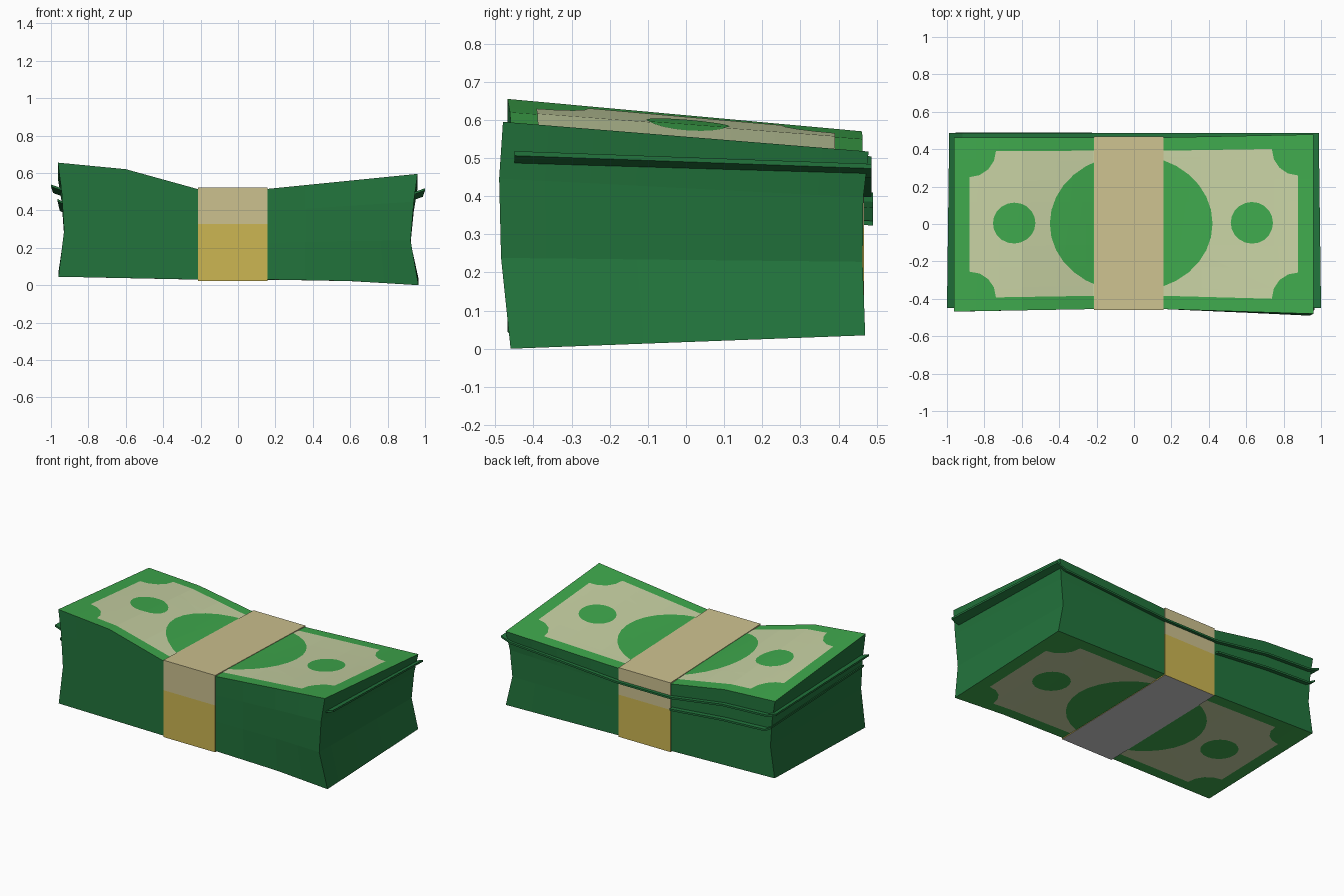
import bpy, bmesh, math
from mathutils import Vector

if "Cube" in bpy.data.objects:
    bpy.data.objects.remove(bpy.data.objects["Cube"])

def material(name, r, g, b):
    lin = lambda c: ((c / 255 + 0.055) / 1.055) ** 2.4 if c > 10 else c / 3295
    m = bpy.data.materials.new(name)
    m.diffuse_color = (lin(r), lin(g), lin(b), 1)
    m.use_nodes = True
    m.node_tree.nodes["Principled BSDF"].inputs["Base Color"].default_value = m.diffuse_color
    return m

BRIGHT = material("bright green", 62, 167, 76)
DARK = material("dark green", 34, 116, 60)
CREAM = material("cream", 198, 208, 162)
TAN = material("tan paper", 204, 193, 143)
GOLD = material("gold paper", 204, 182, 82)
GREY = material("light grey paper", 205, 204, 205)

def interp(pts, x):
    """Piecewise linear lookup in a short list of (x, value)."""
    if x <= pts[0][0]:
        return pts[0][1]
    for (a, va), (b, vb) in zip(pts, pts[1:]):
        if x <= b:
            return va + (vb - va) * (x - a) / (b - a)
    return pts[-1][1]

# Height of the wad along its front and back edges, top and bottom
TOP_F = [(-.96, .655), (-.6, .62), (-.22, .515), (.16, .515), (.96, .595)]
TOP_B = [(-.96, .57), (-.6, .55), (-.22, .485), (.16, .485), (.96, .517)]
BOT_F = [(-.96, .045), (-.22, .03), (.16, .03), (.6, .022), (.96, .0)]
BOT_B = [(-.96, .07), (-.22, .05), (.16, .05), (.96, .035)]
# Pinch of the two ends, and plan outline, by relative height
END_R = [(0, .005), (.4, -.037), (.75, -.02), (1, 0)]
END_L = [(0, 0), (.4, .03), (.75, .017), (1, -.003)]
EDGE_F = [(-.96, -.468), (-.22, -.455), (.16, -.455), (.96, -.475)]
EDGE_B = [(-.96, .462), (-.22, .463), (.16, .463), (.96, .475)]
BULGE_F = [(0, .015), (.4, -.01), (.75, -.015), (1, -.005)]
BULGE_B = [(0, -.005), (.4, -.012), (.75, -.01), (1, .004)]

def wad(x, v, t):
    """Point in the bent wad: x along, v = -1..1 front to back, t = 0..1 up."""
    k = (v + 1) / 2
    top = interp(TOP_F, x) * (1 - k) + interp(TOP_B, x) * k
    bot = interp(BOT_F, x) * (1 - k) + interp(BOT_B, x) * k
    end = max(0, (abs(x) - .6) / .36)
    right = max(0, (x - .16) / .8)
    f = interp(EDGE_F, x) + right * interp(BULGE_F, t)
    b = interp(EDGE_B, x) + right * interp(BULGE_B, t)
    shift = interp(END_R if x > 0 else END_L, t) * end
    return Vector((x + shift, f + (b - f) * k, bot + (top - bot) * t))

def finish(name, bm, mats):
    me = bpy.data.meshes.new(name)
    bm.to_mesh(me)
    bm.free()
    for m in mats:
        me.materials.append(m)
    ob = bpy.data.objects.new(name, me)
    bpy.context.collection.objects.link(ob)
    return ob

def lattice_box(name, us, vs, ts, place, mats, rule):
    """Closed box skin over three lists of stations, bent by place()."""
    bm = bmesh.new()
    cache = {}
    axes = (us, vs, ts)
    def vert(i):
        if i not in cache:
            cache[i] = bm.verts.new(place(us[i[0]], vs[i[1]], ts[i[2]]))
        return cache[i]
    for a in range(3):
        b, c = (a + 1) % 3, (a + 2) % 3
        for side in (0, len(axes[a]) - 1):
            for p in range(len(axes[b]) - 1):
                for q in range(len(axes[c]) - 1):
                    loop = []
                    for dp, dq in ((0, 0), (1, 0), (1, 1), (0, 1)):
                        i = [0, 0, 0]
                        i[a], i[b], i[c] = side, p + dp, q + dq
                        loop.append(vert(tuple(i)))
                    if side == 0:
                        loop.reverse()
                    face = bm.faces.new(loop)
                    face.material_index = rule(a, side > 0, q if b == 1 and c == 2 else p)
    return finish(name, bm, mats)

XS = [-.96, -.84, -.72, -.6, -.41, -.22, -.03, .16, .36, .6, .78, .96]
VS = [i / 4 - 1 for i in range(9)]

# Main wad of bills: bright top and bottom, dark edges
lattice_box("bill_stack", XS, VS, [0, .4, .75, 1], wad, [DARK, BRIGHT],
            lambda a, hi, n: 1 if a == 2 else 0)

# Paper band: tan top and upper sides, gold lower sides, grey underside
def band_place(x, v, t):
    p = wad(x, v, t)
    return p + Vector((0, .004 * v, .007 * (2 * t - 1)))

def band_rule(a, hi, n):
    if a == 2:
        return 0 if hi else 2
    return 0 if n == 1 else 1

lattice_box("paper_band", [-.215, -.03, .157], VS, [0, .61, 1], band_place,
            [TAN, GOLD, GREY], band_rule)

# Loose bills that stick out of the stack at the ends and the back
def loose_bill(name, path, tilt, front, back):
    def place(x, v, t):
        y = front if v < 0 else back
        skew = -.012 * (v + 1) / 2 if abs(x) > .9 else 0
        return Vector((x + skew * (1 if x > 0 else -1),
                       y, interp(path, x) - tilt * y + .012 * t))
    lattice_box(name, [p[0] for p in path], [-1, 1], [0, 1], place, [DARK],
                lambda a, hi, n: 0)

loose_bill("upper_loose_bill",
           [(-1, .51), (-.93, .485), (-.6, .47), (-.22, .415), (.16, .415),
            (.6, .445), (.93, .465), (1, .49)], .036, -.45, .487)
loose_bill("lower_loose_bill",
           [(-.965, .425), (-.92, .40), (-.6, .385), (-.225, .35)], .055, -.45, .49)

# Printed designs draped over the top and bottom faces
def ellipse(cx, cy, rx, ry, n):
    return [(cx + rx * math.cos(2 * math.pi * i / n),
             cy + ry * math.sin(2 * math.pi * i / n)) for i in range(n)]

def notched_panel(hx, hy, r):
    """Rectangle with concave round corners."""
    pts = []
    for sx, sy, start in ((1, 1, 270), (-1, 1, 0), (-1, -1, 90), (1, -1, 180)):
        for i in range(5):
            ang = math.radians(start - i * 22.5)
            pts.append((sx * hx + r * math.cos(ang), sy * hy + r * math.sin(ang)))
    return pts

def drape(name, pts, t, lift, mat):
    bm = bmesh.new()
    face = bm.faces.new([bm.verts.new((x, y, 0)) for x, y in pts])
    if face.normal.z == 0:
        face.normal_update()
    if (face.normal.z > 0) != (t == 1):
        bmesh.ops.reverse_faces(bm, faces=[face])
    bmesh.ops.triangulate(bm, faces=bm.faces[:])
    cuts = [((x, 0, 0), (1, 0, 0)) for x in XS[1:-1]]
    cuts += [((0, v * .465, 0), (0, 1, 0)) for v in VS[1:-1]]
    for co, no in cuts:
        bmesh.ops.bisect_plane(bm, geom=bm.verts[:] + bm.edges[:] + bm.faces[:],
                               plane_co=co, plane_no=no)
    for v in bm.verts:
        p = wad(v.co.x, v.co.y / .465, t)
        v.co = p + Vector((0, 0, lift if t == 1 else -lift))
    finish(name, bm, [mat])

for side, t in (("top", 1), ("bottom", 0)):
    drape(side + "_cream_panel", notched_panel(.877, .393, .14), t, .002, CREAM)
    drape(side + "_centre_oval", ellipse(-.015, 0, .435, .372, 32), t, .004, BRIGHT)
    for label, cx in (("left", -.64), ("right", .63)):
        drape(f"{side}_{label}_dot", ellipse(cx, .005, .113, .11, 20), t, .004, BRIGHT)
